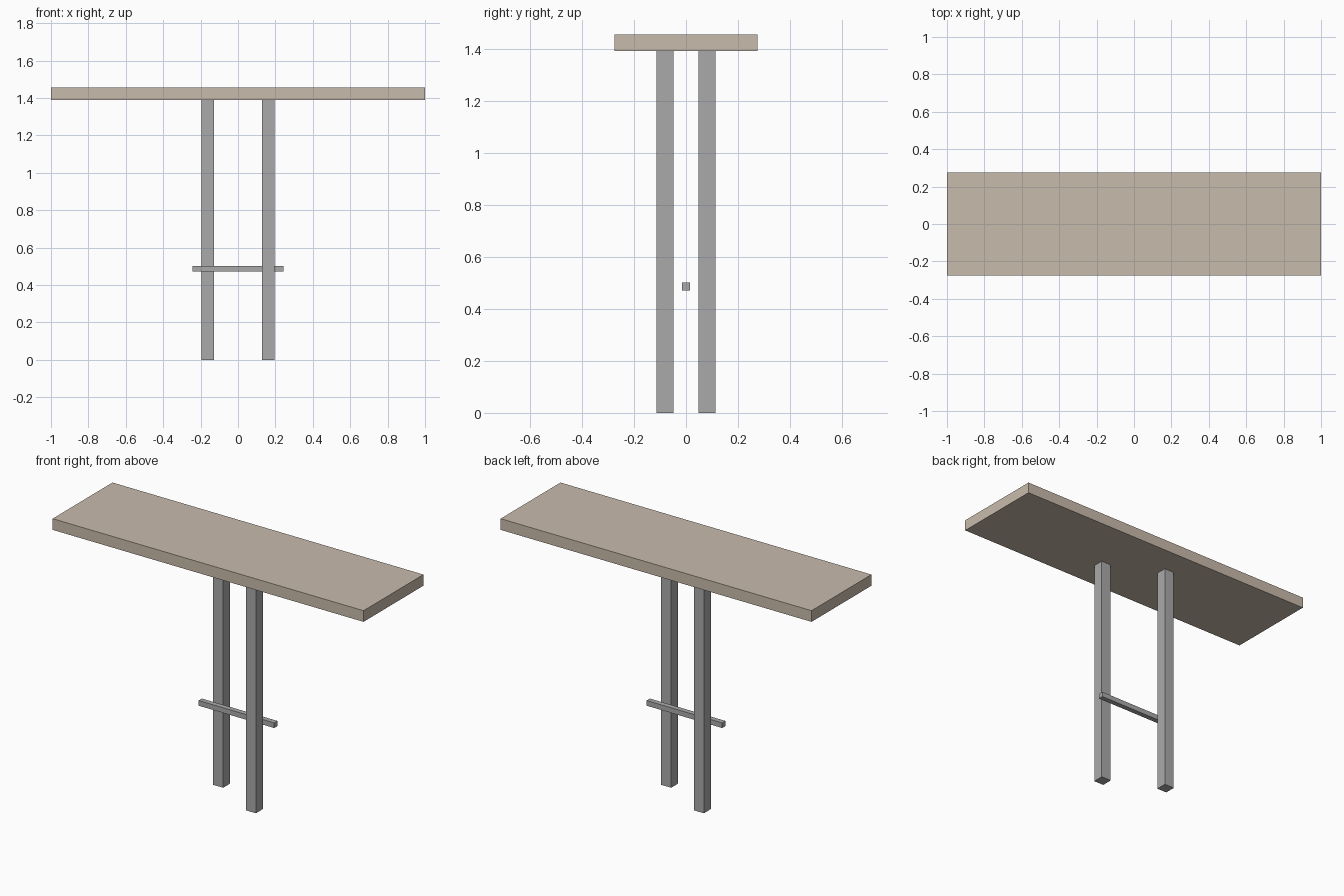
import bpy

if "Cube" in bpy.data.objects:
    bpy.data.objects.remove(bpy.data.objects["Cube"])


def material(name, srgb):
    """Flat colour from 0-255 sRGB values."""
    mat = bpy.data.materials.new(name)
    linear = [((c / 255 + 0.055) / 1.055) ** 2.4 for c in srgb]
    mat.diffuse_color = (*linear, 1.0)
    mat.use_nodes = True
    mat.node_tree.nodes["Principled BSDF"].inputs["Base Color"].default_value = mat.diffuse_color
    return mat


def box(name, centre, size, mat):
    """Axis-aligned box with its scale applied."""
    bpy.ops.mesh.primitive_cube_add(size=1, location=centre)
    obj = bpy.context.object
    obj.name = name
    obj.scale = size
    bpy.ops.object.transform_apply(location=False, rotation=False, scale=True)
    obj.data.materials.append(mat)
    return obj


wood = material("pale_wood", (201, 187, 172))
metal = material("grey_metal", (170, 170, 170))

TOP_Z, THICK = 1.455, 0.065
POST_H = TOP_Z - THICK

# Long slab top
box("table_top", (0, 0, TOP_Z - THICK / 2), (2.0, 0.55, THICK), wood)

# Two square posts, staggered diagonally on either side of the footrest
for name, side in (("back_left_post", -1), ("front_right_post", 1)):
    box(name, (0.162 * side, -0.081 * side, POST_H / 2), (0.065, 0.065, POST_H), metal)

# Thin footrest bar between the posts
box("footrest_bar", (0, 0, 0.486), (0.486, 0.03, 0.03), metal)
